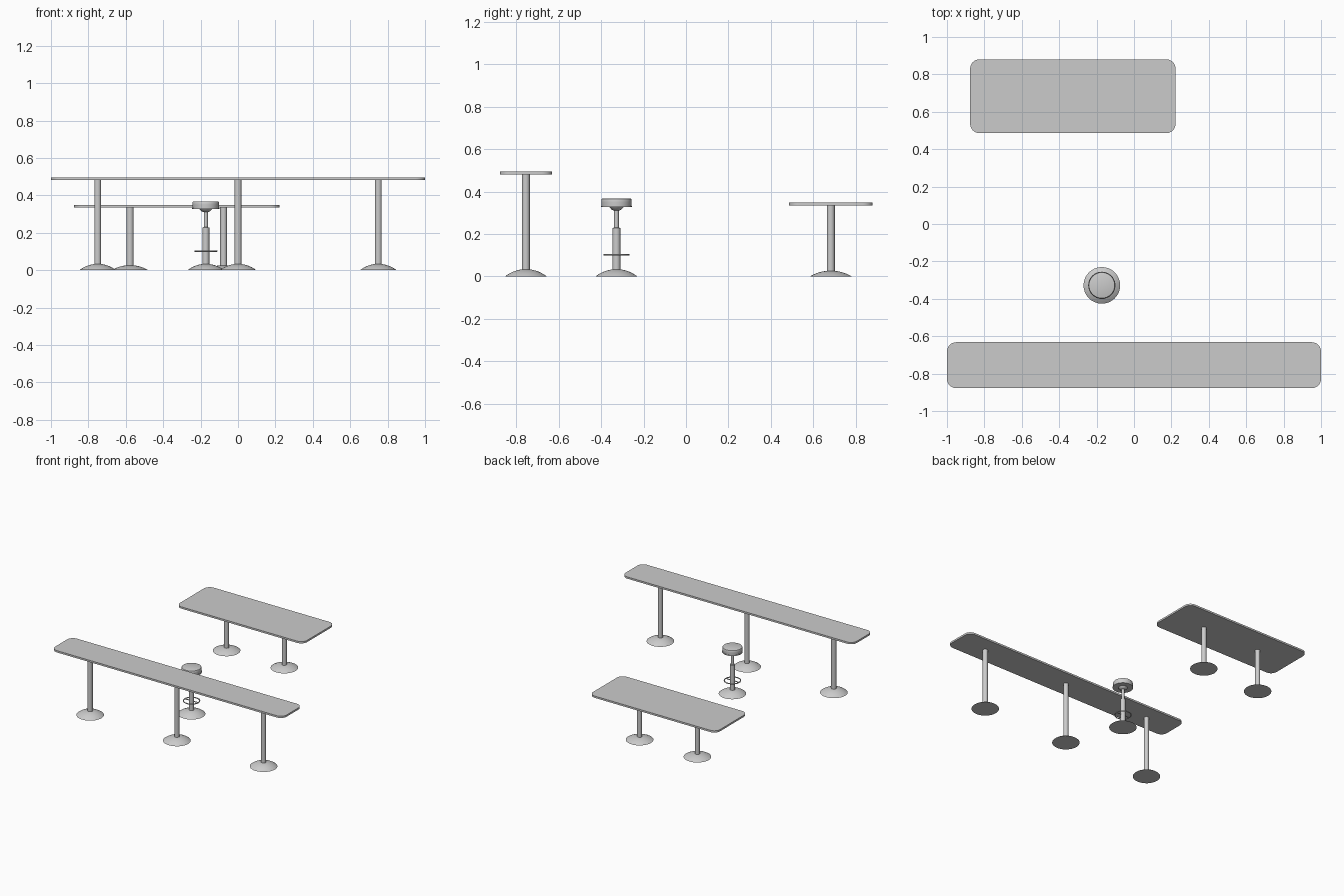
import bpy, bmesh, math
from mathutils import Vector

if "Cube" in bpy.data.objects:
    bpy.data.objects.remove(bpy.data.objects["Cube"])


def finish(bm, name, loc, angle=35):
    bmesh.ops.recalc_face_normals(bm, faces=bm.faces)
    me = bpy.data.meshes.new(name)
    bm.to_mesh(me)
    bm.free()
    ob = bpy.data.objects.new(name, me)
    ob.location = loc
    bpy.context.collection.objects.link(ob)
    bpy.ops.object.select_all(action='DESELECT')
    ob.select_set(True)
    bpy.context.view_layer.objects.active = ob
    bpy.ops.object.shade_smooth_by_angle(angle=math.radians(angle))
    return ob


def lathe(name, profile, loc, sides=32):
    """Spin an (r, z) profile around z."""
    bm = bmesh.new()
    vs = [bm.verts.new((r, 0, z)) for r, z in profile]
    edges = [bm.edges.new(p) for p in zip(vs, vs[1:])]
    bmesh.ops.spin(bm, geom=vs + edges, axis=(0, 0, 1), cent=(0, 0, 0),
                   angle=2 * math.pi, steps=sides, use_duplicate=False)
    bmesh.ops.remove_doubles(bm, verts=bm.verts, dist=1e-5)
    return finish(bm, name, loc)


def slab(name, w, d, z0, z1, loc, radius=0.05, seg=8):
    """Rounded rectangular top."""
    bm = bmesh.new()
    ring = []
    for k, (sx, sy) in enumerate(((1, 1), (-1, 1), (-1, -1), (1, -1))):
        for i in range(seg + 1):
            a = math.pi / 2 * (k + i / seg)
            ring.append(bm.verts.new((sx * (w / 2 - radius) + radius * math.cos(a),
                                      sy * (d / 2 - radius) + radius * math.sin(a), z0)))
    face = bm.faces.new(ring)
    ext = bmesh.ops.extrude_face_region(bm, geom=[face])
    up = [v for v in ext['geom'] if isinstance(v, bmesh.types.BMVert)]
    bmesh.ops.translate(bm, verts=up, vec=Vector((0, 0, z1 - z0)))
    return finish(bm, name, loc)


def dome(r, h, steps=7):
    """Spherical cap profile with a flat underside."""
    R = (r * r + h * h) / (2 * h)
    a = math.asin(r / R)
    return [(0, 0)] + [(R * math.sin(a * (1 - i / steps)),
                        R * math.cos(a * (1 - i / steps)) - R + h) for i in range(steps + 1)]


def pedestal(name, x, y, top, h):
    lathe(name + "_base", dome(0.098, h), (x, y, 0))
    lathe(name + "_column", [(0, 0.01), (0.0185, 0.01), (0.0185, top), (0, top)], (x, y, 0))


# long high counter on three pedestals
BY = -0.755
slab("counter_top", 2.0, 0.246, 0.481, 0.495, (0, BY, 0))
for i, x in enumerate((-0.75, 0, 0.75)):
    pedestal(f"counter_leg_{i + 1}", x, BY, 0.482, 0.034)

# low table on two pedestals
TX, TY = -0.327, 0.683
slab("table_top", 1.098, 0.395, 0.335, 0.349, (TX, TY, 0))
for i, dx in enumerate((-0.25, 0.25)):
    pedestal(f"table_leg_{i + 1}", TX + dx, TY, 0.336, 0.027)

# stool
S = (-0.172, -0.328, 0)
lathe("stool_base", dome(0.098, 0.034), S)
lathe("stool_column", [(0, 0.01), (0.0185, 0.01), (0.0185, 0.228), (0.011, 0.23),
                       (0.011, 0.32), (0, 0.32)], S)
lathe("seat_support", [(0, 0.311), (0.014, 0.311), (0.024, 0.316), (0.034, 0.327), (0, 0.327)], S)
lathe("seat_rim", [(0, 0.326), (0.073, 0.326), (0.073, 0.333), (0, 0.333)], S)
lathe("seat_cushion", [(0, 0.332), (0.07, 0.332), (0.071, 0.35), (0.071, 0.362),
                       (0.069, 0.366), (0.064, 0.368), (0, 0.368)], S)

# foot ring and its spokes
bpy.ops.mesh.primitive_torus_add(major_segments=40, minor_segments=10, major_radius=0.058,
                                 minor_radius=0.004, location=(S[0], S[1], 0.102))
ring = bpy.context.object
ring.name = "foot_ring"
bpy.ops.object.shade_smooth_by_angle(angle=math.radians(60))
bpy.ops.mesh.primitive_cylinder_add(vertices=10, radius=0.0035, depth=0.116,
                                    location=(S[0], S[1], 0.102), rotation=(0, math.pi / 2, 0))
bpy.context.object.name = "foot_ring_spoke"
bpy.ops.object.shade_smooth_by_angle(angle=math.radians(60))
